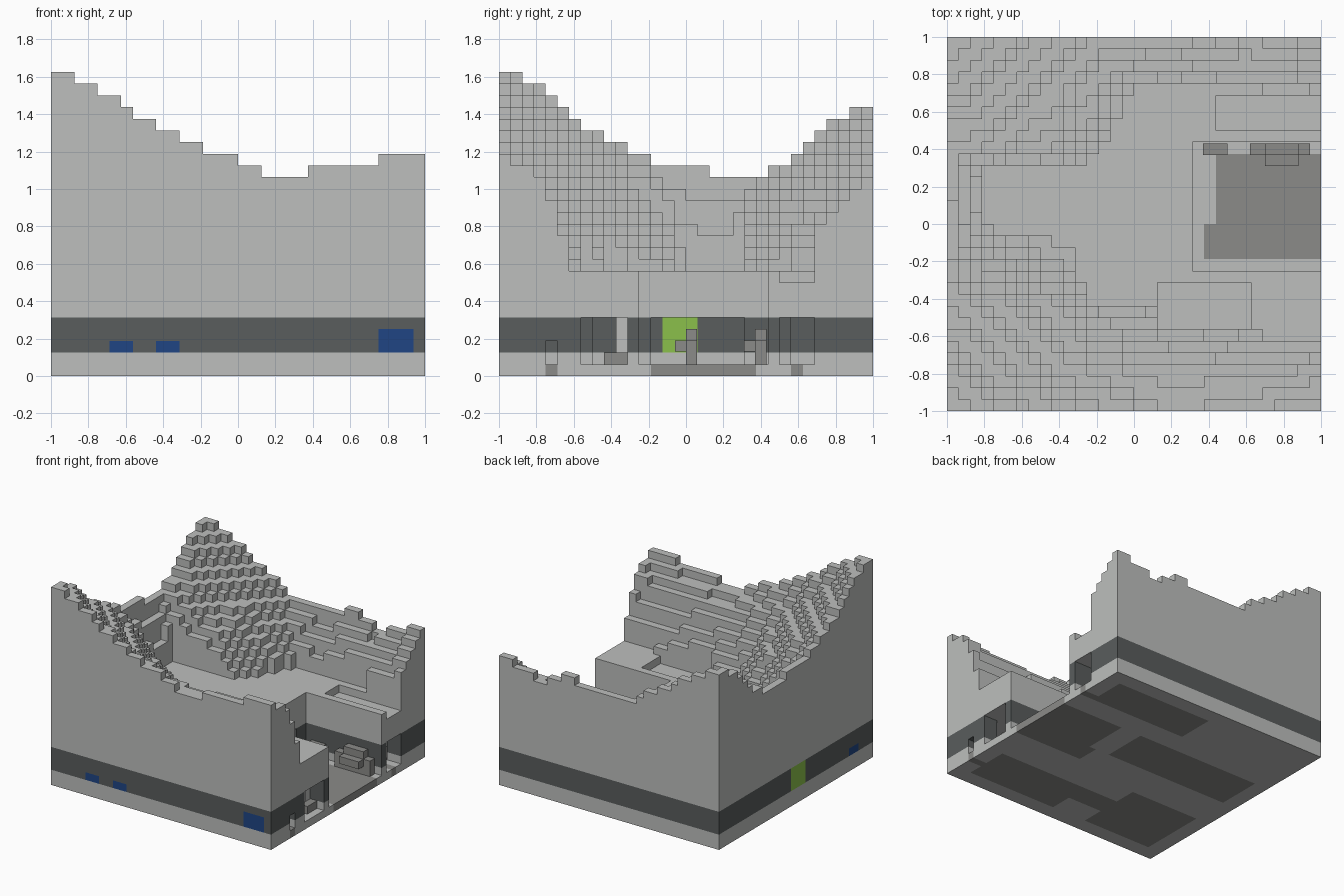
import bpy, bmesh
from mathutils import Vector

cube = bpy.data.objects.get("Cube")
if cube:
    bpy.data.objects.remove(cube, do_unlink=True)

N = 32               # blocks along each side
S = 2 / N            # block size


def material(name, rgb):
    m = bpy.data.materials.new(name)
    m.use_nodes = True
    color = (*rgb, 1)
    m.diffuse_color = color
    m.node_tree.nodes["Principled BSDF"].inputs["Base Color"].default_value = color
    return m


MATS = {
    "rock": material("light grey rock", (0.51, 0.52, 0.51)),
    "band": material("dark grey wall", (0.1, 0.11, 0.11)),
    "floor": material("mid grey floor", (0.26, 0.26, 0.25)),
    "water": material("blue", (0.014, 0.06, 0.23)),
    "plant": material("green", (0.26, 0.53, 0.07)),
}

# Coarse relief in blocks: rows run back to front, columns -x to +x
RELIEF = [
    [23, 22, 20, 18, 16, 16, 15.4, 17, 15, 16, 17],
    [22, 20, 18, 16, 14, 12, 11, 12, 13, 13, 14],
    [19, 18, 16, 15, 12, 9, 9, 9, 9, 9, 9],
    [17, 16, 14, 13, 9, 9, 9, 9, 9, 9, 9],
    [17, 9, 9, 9, 9, 9, 9, 9, 9, 9, 9],
    [18, 10, 9, 9, 9, 9, 9, 9, 9, 9, 9],
    [18.6, 15, 12, 10, 9, 9, 9, 9, 9, 9, 9],
    [20, 18, 16, 13, 10, 9, 9, 9, 9, 9, 9],
    [22, 20, 18, 16, 14, 13, 12, 11, 10, 9, 9],
    [25, 22, 20, 18, 17, 16, 16, 16, 16, 16, 17],
    [26, 25, 23, 21, 19.6, 18.3, 16.8, 17.5, 17.6, 18.7, 19],
]

# Level ground of the valley: x range, y range, height
FLATS = [
    ((3, N), (16, 21), 9), ((4, N), (15, 16), 9), ((9, N), (14, 15), 9),
    ((11, N), (11, 14), 9), ((12, 18), (9, 11), 9), ((27, N), (6, 11), 9),
    ((12, N), (21, 22), 9), ((13, N), (22, 23), 9), ((14, N), (23, 25), 9),
    ((15, N), (25, 27), 9), ((16, 27), (27, 28), 9),
    ((23, N), (24, 27), 8), ((18, 26), (7, 11), 8),
]


def height(i, j):
    last = len(RELIEF) - 1
    u, v = i / (N - 1) * last, (N - 1 - j) / (N - 1) * last
    a, b = min(int(u), last - 1), min(int(v), last - 1)
    u, v = u - a, v - b
    top = RELIEF[b][a] * (1 - u) + RELIEF[b][a + 1] * u
    low = RELIEF[b + 1][a] * (1 - u) + RELIEF[b + 1][a + 1] * u
    h = round(top * (1 - v) + low * v)
    for x, y, level in FLATS:
        if i in range(*x) and j in range(*y):
            h = min(h, level)
    return h


cells = {}


def box(kind, x, y, z):
    """Fill a range of blocks, or carve it when kind is None."""
    for i in range(*x):
        for j in range(*y):
            for k in range(*z):
                if kind:
                    cells[i, j, k] = kind
                else:
                    cells.pop((i, j, k), None)


# Stepped terrain with a dark stratum
for i in range(N):
    for j in range(N):
        box("rock", (i, i + 1), (j, j + 1), (0, height(i, j)))
box("band", (0, N), (0, N), (2, 5))

# Open bay and the rooms behind the walls
box(None, (21, N), (12, 23), (1, 40))
ROOMS = [((1, 21), (13, 21)), ((16, 30), (25, 30)),
         ((17, 30), (2, 8)), ((2, 12), (2, 11))]
for x, y in ROOMS:
    box(None, x, y, (1, 5))

# Doorways in the +x wall
for y, top in (((24, 27), 5), ((7, 11), 5), ((4, 5), 3)):
    box(None, (28, N), y, (1, top))

# Inlaid floors
FLOORS = ROOMS[1:] + [((2, 20), (16, 22)), ((23, N), (13, 22)),
                      ((22, 23), (13, 16)), ((28, N), (4, 5)),
                      ((28, N), (25, 26)), ((12, 17), (5, 8))]
for x, y in FLOORS:
    box("floor", x, y, (0, 1))

# Blue and green blocks set in the outer walls
box("water", (5, 7), (0, 1), (2, 3))
box("water", (9, 11), (0, 1), (2, 3))
box("water", (28, 31), (0, 1), (2, 4))
box("water", (0, 1), (3, 5), (2, 3))
box("plant", (0, 1), (14, 17), (2, 5))

# Doorway pillar and step
box("rock", (29, 30), (10, 11), (1, 5))
box("floor", (30, 31), (9, 11), (1, 2))

DIRS = [Vector(d) for d in ((1, 0, 0), (-1, 0, 0), (0, 1, 0),
                            (0, -1, 0), (0, 0, 1), (0, 0, -1))]


def build(name, kind):
    """Make one object from the exposed faces of one kind of block."""
    bm = bmesh.new()
    for cell, k in cells.items():
        if k != kind:
            continue
        mid = Vector(cell) + Vector((0.5, 0.5, 0.5))
        for d in DIRS:
            if tuple(int(c) for c in Vector(cell) + d) in cells:
                continue
            s = Vector((d.y, d.z, d.x)) / 2
            t = d.cross(s)
            c = mid + d / 2
            pts = (c - s - t, c + s - t, c + s + t, c - s + t)
            bm.faces.new([bm.verts.new((p.x * S - 1, p.y * S - 1, p.z * S))
                          for p in pts])
    bmesh.ops.remove_doubles(bm, verts=bm.verts, dist=S / 100)
    mesh = bpy.data.meshes.new(name)
    bm.to_mesh(mesh)
    bm.free()
    mesh.materials.append(MATS[kind])
    bpy.context.collection.objects.link(bpy.data.objects.new(name, mesh))


build("rock_terrain", "rock")
build("dark_stratum", "band")
build("room_floors", "floor")
build("blue_blocks", "water")
build("green_block", "plant")


# Furniture in the bay and in the corridor
def furniture(name, lo, hi):
    lo, hi = Vector(lo), Vector(hi)
    bpy.ops.mesh.primitive_cube_add(size=1, location=(lo + hi) / 2)
    ob = bpy.context.object
    ob.name = name
    ob.scale = hi - lo
    ob.data.materials.append(MATS["floor"])


for name, x0, x1, y in (("bay_bench", 0.62, 0.94, 0.37),
                        ("corridor_bench", -0.2, 0.1, 0)):
    furniture(name + "_back", (x0 + 0.08, y, 0.06), (x1 - 0.06, y + 0.06, 0.25))
    furniture(name + "_base", (x0, y, 0.06), (x1, y + 0.06, 0.19))
    furniture(name + "_seat", (x0 + 0.08, y - 0.06, 0.13), (x1 - 0.06, y, 0.19))
furniture("bay_crate", (0.37, 0.37, 0.06), (0.5, 0.43, 0.19))
